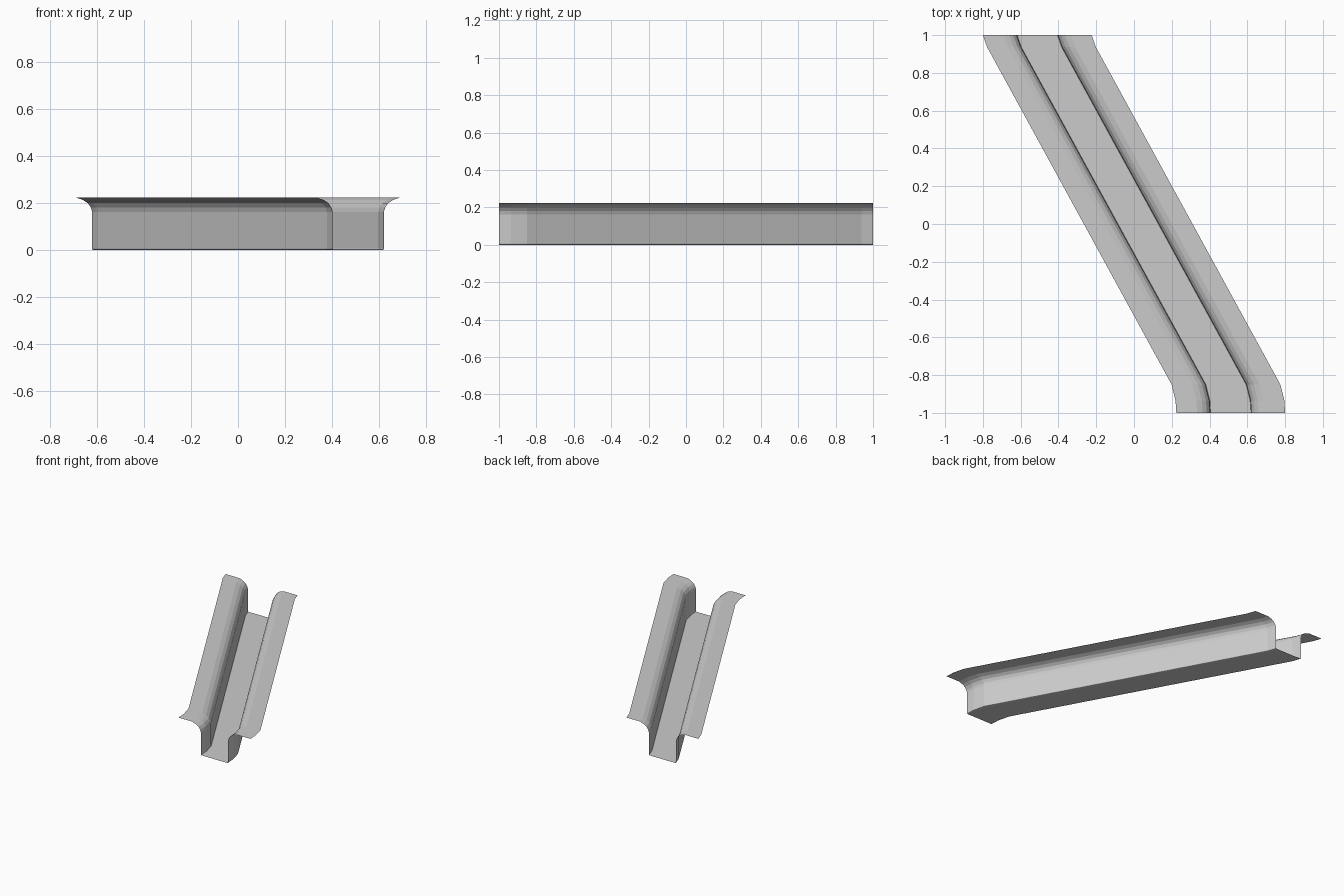
import bpy
import bmesh

if "Cube" in bpy.data.objects:
    bpy.data.objects.remove(bpy.data.objects["Cube"])

# Half cross-section of the channel: (sideways offset, height), floor to flange edge
half = [(0.102, 0.0), (0.107, 0.002), (0.109, 0.008), (0.109, 0.163),
        (0.114, 0.181), (0.127, 0.200), (0.148, 0.214), (0.178, 0.224), (0.288, 0.224)]
profile = [(-x, z) for x, z in reversed(half)] + half

# Centre line (x, y): the profile slides along it, staying parallel to x
path = [(0.512, -1.0), (0.508, -0.935), (0.487, -0.85),
        (-0.490, 0.937), (-0.512, 1.0)]

# Sweep the open sheet
bm = bmesh.new()
rows = [[bm.verts.new((cx + x, cy, z)) for x, z in profile] for cx, cy in path]
for a, b in zip(rows, rows[1:]):
    for i in range(len(profile) - 1):
        bm.faces.new((a[i], a[i + 1], b[i + 1], b[i]))
bm.normal_update()

mesh = bpy.data.meshes.new("flanged_channel")
bm.to_mesh(mesh)
bm.free()
channel = bpy.data.objects.new("flanged_channel", mesh)
bpy.context.collection.objects.link(channel)
